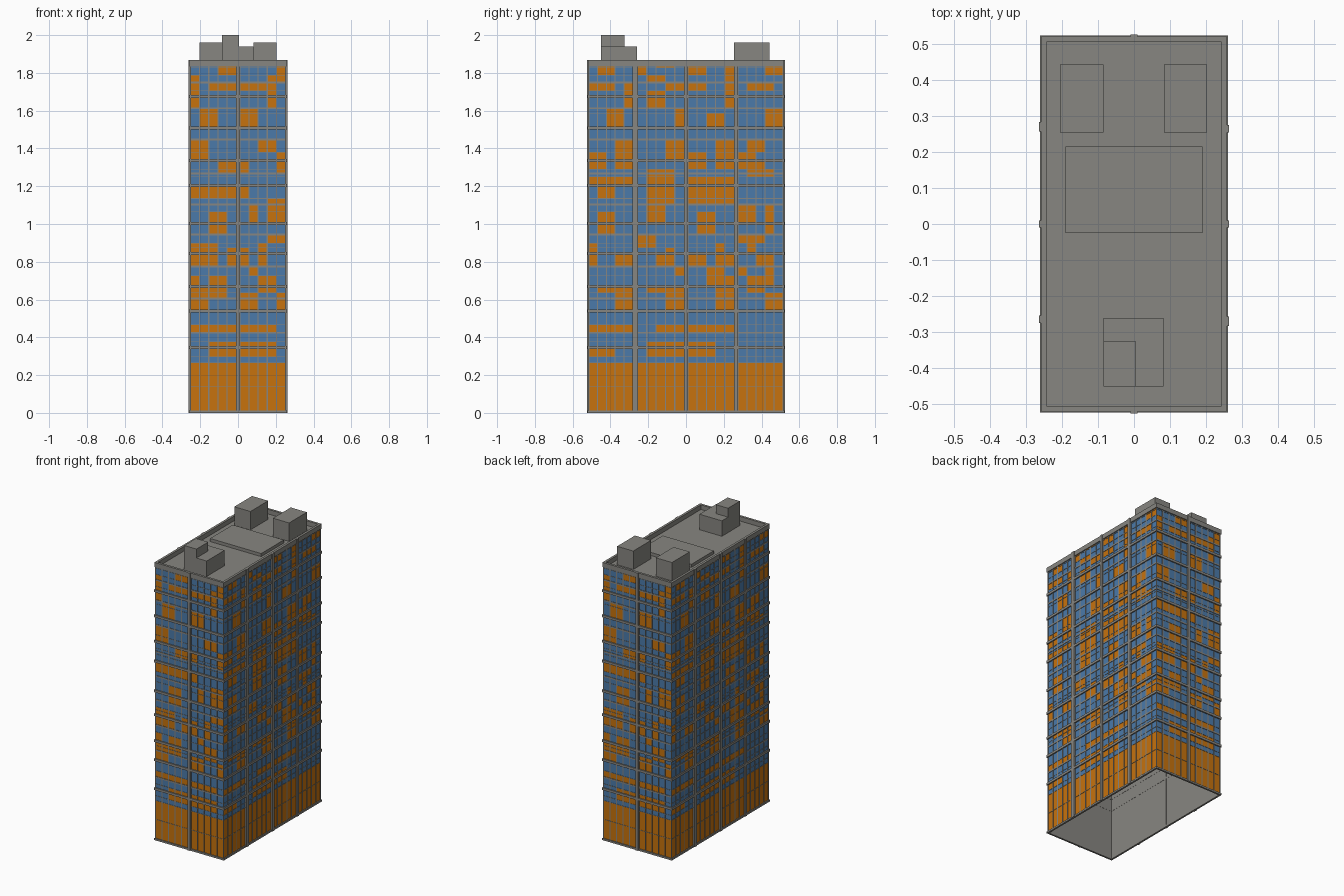
import bpy, bmesh, math
from mathutils import Matrix, Vector

if "Cube" in bpy.data.objects:
    bpy.data.objects.remove(bpy.data.objects["Cube"])


def material(name, rgb):
    m = bpy.data.materials.new(name)
    m.diffuse_color = (*rgb, 1)
    m.use_nodes = True
    m.node_tree.nodes["Principled BSDF"].inputs["Base Color"].default_value = m.diffuse_color
    return m


GRAY = material("concrete gray", (0.245, 0.24, 0.22))
BLUE = material("window blue", (0.07, 0.195, 0.40))
ORANGE = material("window orange", (0.57, 0.17, 0.004))

HX, HY = 0.252, 0.514      # glazing planes
ROOF, TOP = 1.836, 1.867   # roof deck and parapet top


def finish(name, bm, mats):
    me = bpy.data.meshes.new(name)
    bm.to_mesh(me)
    bm.free()
    for m in mats:
        me.materials.append(m)
    ob = bpy.data.objects.new(name, me)
    bpy.context.collection.objects.link(ob)
    return ob


def add_box(bm, x0, x1, y0, y1, z0, z1):
    mat = Matrix.Translation(((x0 + x1) / 2, (y0 + y1) / 2, (z0 + z1) / 2)) \
        @ Matrix.Diagonal((x1 - x0, y1 - y0, z1 - z0, 1))
    return bmesh.ops.create_cube(bm, size=1, matrix=mat)["verts"]


def box(name, *dims):
    bm = bmesh.new()
    add_box(bm, *dims)
    return finish(name, bm, [GRAY])


def ring(name, hx, hy, t, z0, z1):
    """Rectangular frame around the building, t wide."""
    bm = bmesh.new()
    for s in (-1, 1):
        a, b = sorted((s * hx, s * (hx - t)))
        add_box(bm, a, b, -hy, hy, z0, z1)
        a, b = sorted((s * hy, s * (hy - t)))
        add_box(bm, -hx + t, hx - t, a, b, z0, z1)
    return finish(name, bm, [GRAY])


# Rows from top down: upper edge height, orange columns on narrow and wide faces
ALL = "abcdefghijklmnopqrst"
ROWS = [
    (1.850, "dej", "bcfhiklost"),
    (1.828, "dej", "bcfklost"),
    (1.787, "aij", "gho"),
    (1.750, "acdefghi", "abceijkloqrs"),
    (1.706, "ai", "egho"),
    (1.676, "ai", "egho"),
    (1.613, "bcfg", "cdjst"),
    (1.587, "bcfg", "cdjmnst"),
    (1.507, "", ""),
    (1.448, "abhi", "deijnoqr"),
    (1.380, "abj", "abdeijklnopq"),
    (1.337, "defj", "abdeklnopqr"),
    (1.290, "defj", "ghiqrs"),
    (1.268, "", "ghiqrs"),
    (1.250, "", "abcdeghiklmno"),
    (1.204, "abcdef", "bcghiklmno"),
    (1.135, "ij", "ghiklmno"),
    (1.103, "gij", "ghpqs"),
    (1.065, "cdgij", "bcghlmpqs"),
    (1.003, "cd", "bclms"),
    (0.944, "ij", "fgpqr"),
    (0.897, "abch", "afgqn"),
    (0.875, "abcefh", "ainq"),
    (0.843, "abcefh", "adehiklnors"),
    (0.775, "g", "jmnps"),
    (0.727, "acdhi", "mnoqrs"),
    (0.668, "abcdhi", "bcdeghijnoqr"),
    (0.635, "abcdfgj", "deijnost"),
    (0.605, "abfgj", "deijnost"),
    (0.540, "", ""),
    (0.467, "abcdefghi", "abcdehijklmno"),
    (0.424, "", ""),
    (0.377, "cdefghi", "ghijklm"),
    (0.345, "cdefghi", "abcghijklm"),
    (0.297, "", ""),
    (0.265, ALL, ALL),
    (0.138, ALL, ALL),
    (0.010, "", ""),
]
MAIN = (0.345, 0.540, 0.668, 0.843, 1.003, 1.204, 1.337, 1.507, 1.676)
MID = (0.424, 0.605, 0.775, 0.944, 1.103, 1.268, 1.448, 1.613, 1.750)


def facade(name, half, offset, piers, wide, angle):
    """Panels, mullions and piers of one wall, modelled facing -y, then turned."""
    rot = Matrix.Rotation(math.radians(angle), 4, "Z")
    panels, bars, posts = bmesh.new(), bmesh.new(), bmesh.new()
    # column edges: five windows in each bay between piers
    stops = [(-half, 0)] + piers + [(half, 0)]
    cols = []
    for (p, wp), (q, wq) in zip(stops, stops[1:]):
        a, b = p + wp / 2, q - wq / 2
        cols += [(a + (b - a) * i / 5, a + (b - a) * (i + 1) / 5) for i in range(5)]
    for (z1, narrow, broad), (z0, _, _) in zip(ROWS, ROWS[1:]):
        lit = broad if wide else narrow
        for i, (a, b) in enumerate(cols):
            vs = [panels.verts.new((x, -offset, z))
                  for x, z in ((a, z0), (b, z0), (b, z1), (a, z1))]
            panels.faces.new(vs).material_index = int(ALL[i] in lit)
        # hairline transoms
        add_box(bars, -half, half, -offset - 0.002, -offset + 0.002, z1 - 0.0015, z1 + 0.0015)
    for a, _ in cols:
        add_box(bars, a - 0.003, a + 0.003, -offset - 0.003, -offset + 0.003, 0, 1.85)
    for p, w in piers:
        add_box(posts, p - w / 2, p + w / 2, -offset - 0.011, -offset + 0.004, 0, TOP)
    for part, bm, mats in (("windows", panels, [BLUE, ORANGE]),
                           ("mullions", bars, [GRAY]), ("piers", posts, [GRAY])):
        bm.transform(rot)
        finish(f"{name}_{part}", bm, mats)


front_piers = [(0, 0.02)]
side_piers = [(-0.27, 0.026), (0, 0.02), (0.264, 0.02)]
facade("front", HX, HY, front_piers, False, 0)
facade("right", HY, HX, side_piers, True, 90)
facade("back", HX, HY, front_piers, False, 180)
facade("left", HY, HX, side_piers, True, 270)

# Hollow core: walls and roof deck, open underneath
bm = bmesh.new()
add_box(bm, -HX + 0.003, HX - 0.003, -HY + 0.003, HY - 0.003, 0, ROOF)
bmesh.ops.delete(bm, geom=[f for f in bm.faces if f.normal.z < -0.5], context="FACES")
finish("core_shell", bm, [GRAY])

# Floor bands, base trim and parapet
for i, z in enumerate(MAIN):
    ring(f"floor_band_{i}", HX + 0.008, HY + 0.008, 0.012, z - 0.008, z + 0.008)
for i, z in enumerate(MID):
    ring(f"thin_band_{i}", HX + 0.003, HY + 0.003, 0.007, z - 0.005, z + 0.005)
ring("base_trim", HX + 0.007, HY + 0.007, 0.012, 0, 0.012)
ring("parapet", HX + 0.006, HY + 0.006, 0.016, ROOF - 0.001, TOP)
ring("parapet_skirt", HX + 0.006, HY + 0.006, 0.012, 1.848, TOP - 0.002)

# Rooftop structures
box("roof_slab", -0.19, 0.19, -0.025, 0.215, ROOF - 0.002, 1.857)
box("left_plant_room", -0.205, -0.085, 0.253, 0.442, ROOF - 0.002, 1.96)
box("right_plant_room", 0.083, 0.203, 0.253, 0.442, ROOF - 0.002, 1.96)
box("stair_house", -0.085, 0.082, -0.45, -0.26, ROOF - 0.002, 1.94)
box("stair_house_upper", -0.085, 0.006, -0.45, -0.325, 1.938, 2.0)
